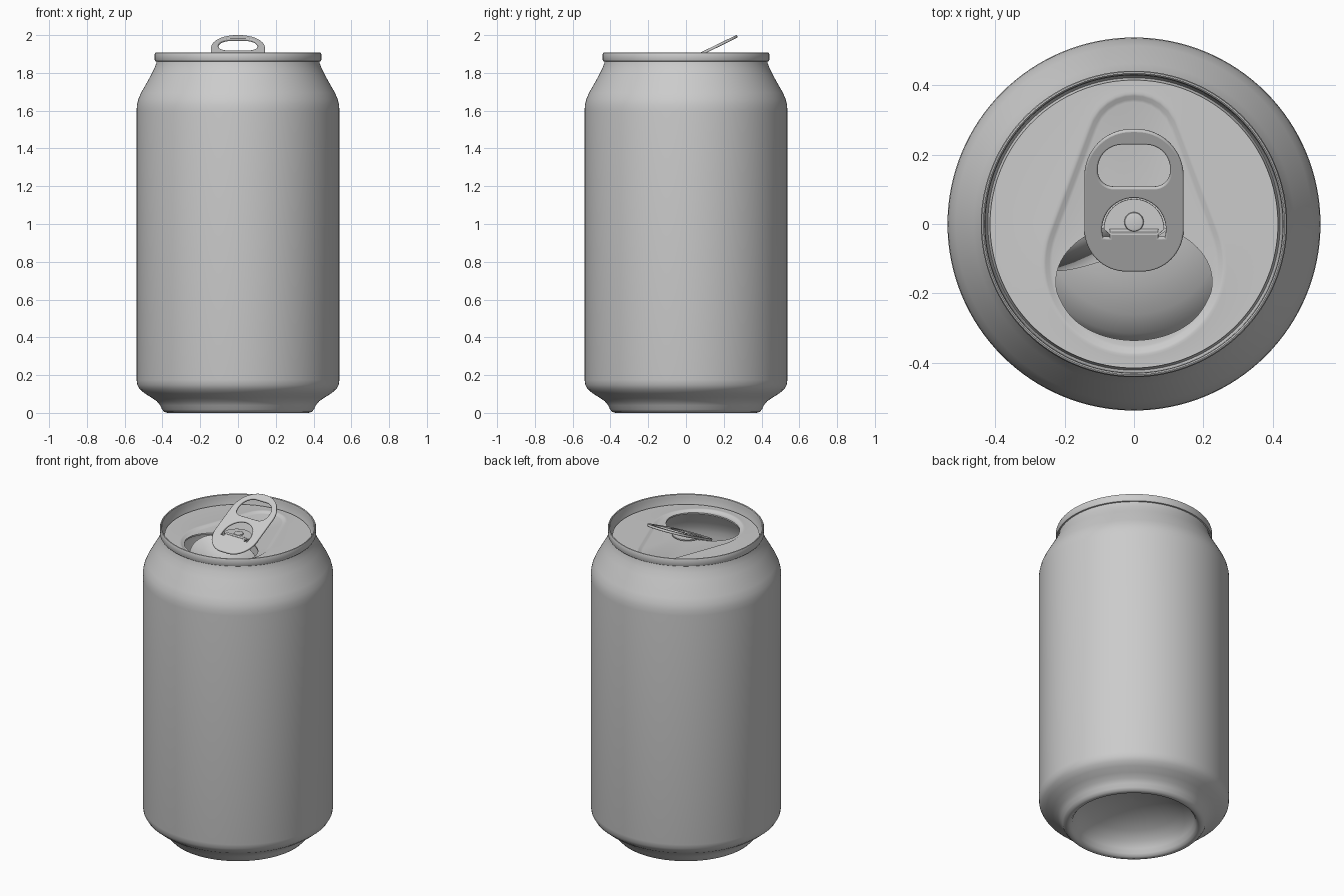
import bpy, math
from mathutils import Matrix, Vector
from math import cos, sin, pi, hypot, radians

if "Cube" in bpy.data.objects:
    bpy.data.objects.remove(bpy.data.objects["Cube"])

SEG = 128


def mesh_object(name, verts, faces, angle=35):
    me = bpy.data.meshes.new(name)
    me.from_pydata(verts, [], faces)
    ob = bpy.data.objects.new(name, me)
    bpy.context.collection.objects.link(ob)
    return smooth(ob, angle)


def smooth(ob, angle=35):
    bpy.ops.object.select_all(action='DESELECT')
    ob.select_set(True)
    bpy.context.view_layer.objects.active = ob
    bpy.ops.object.shade_smooth_by_angle(angle=radians(angle))
    return ob


def lathe(name, profile, origin=(0, 0)):
    verts, faces = [], []
    for r, z in profile:
        for j in range(SEG):
            a = 2 * pi * j / SEG
            verts.append((origin[0] + r * cos(a), origin[1] + r * sin(a), z))
    for i in range(len(profile) - 1):
        for j in range(SEG):
            k = (j + 1) % SEG
            faces.append((i*SEG + j, i*SEG + k, (i+1)*SEG + k, (i+1)*SEG + j))
    if profile[0][0] < 0.01:
        faces.append(tuple(reversed(range(SEG))))
    if profile[-1][0] < 0.01:
        n = (len(profile) - 1) * SEG
        faces.append(tuple(range(n, n + SEG)))
    return mesh_object(name, verts, faces)


def plate(name, outlines, half, bevel):
    """Flat sheet with rounded edges; inner outlines become holes."""
    cu = bpy.data.curves.new(name, 'CURVE')
    cu.dimensions, cu.fill_mode = '2D', 'BOTH'
    cu.extrude, cu.bevel_depth, cu.bevel_resolution = half - bevel, bevel, 2
    cu.offset = -bevel
    for pts in outlines:
        sp = cu.splines.new('POLY')
        sp.points.add(len(pts) - 1)
        for p, (x, y) in zip(sp.points, pts):
            p.co = (x, y, 0, 1)
        sp.use_cyclic_u = True
    ob = bpy.data.objects.new(name, cu)
    bpy.context.collection.objects.link(ob)
    bpy.ops.object.select_all(action='DESELECT')
    ob.select_set(True)
    bpy.context.view_layer.objects.active = ob
    bpy.ops.object.convert(target='MESH')
    return smooth(bpy.context.object)


def arc(cx, cy, r, a0, a1, n=16):
    return [(cx + r * cos(radians(a0 + (a1 - a0) * i / n)),
             cy + r * sin(radians(a0 + (a1 - a0) * i / n))) for i in range(n + 1)]


def rounded(w, y0, y1, r_bottom, r_top):
    return (arc(w - r_top, y1 - r_top, r_top, 0, 90) + arc(-w + r_top, y1 - r_top, r_top, 90, 180)
            + arc(-w + r_bottom, y0 + r_bottom, r_bottom, 180, 270)
            + arc(w - r_bottom, y0 + r_bottom, r_bottom, 270, 360))


# Can body: domed base, foot, wall, shoulder, rolled rim and countersink
lathe("can_body", [
    (0.001, 0.175), (0.09, 0.17), (0.18, 0.15), (0.26, 0.118), (0.315, 0.08), (0.338, 0.045),
    (0.348, 0.018), (0.36, 0.004), (0.374, 0.0), (0.39, 0.005), (0.402, 0.018), (0.412, 0.04),
    (0.43, 0.062), (0.46, 0.082), (0.495, 0.104), (0.52, 0.125), (0.533, 0.148), (0.537, 0.175),
    (0.537, 1.6), (0.535, 1.63), (0.528, 1.66), (0.513, 1.695), (0.462, 1.785), (0.443, 1.823),
    (0.433, 1.85), (0.431, 1.86), (0.438, 1.862), (0.441, 1.868), (0.441, 1.898), (0.438, 1.906),
    (0.434, 1.908), (0.43, 1.904), (0.428, 1.89), (0.425, 1.835), (0.421, 1.828), (0.417, 1.835),
    (0.414, 1.85)])

# Lid: rings around the mouth, with a shallow teardrop panel
HOLE_Y, HOLE_RX, HOLE_RY = -0.167, 0.225, 0.168


def hole(x, y):
    return hypot(x / HOLE_RX, (y - HOLE_Y) / HOLE_RY) - 1


def teardrop(x, y, r1=0.25, r2=0.125, h=0.355):
    x, y = abs(x), y + 0.115
    b = (r1 - r2) / h
    a = math.sqrt(1 - b * b)
    k = -b * x + a * y
    if k < 0:
        return hypot(x, y) - r1
    if k > a * h:
        return hypot(x, y - h) - r2
    return a * x + b * y - r1


def ring(shape, level, z):
    pts = []
    for j in range(SEG):
        a = 2 * pi * j / SEG
        lo, hi = 0.0, 1.0
        for _ in range(30):
            t = (lo + hi) / 2
            if shape(t * cos(a), HOLE_Y + t * sin(a)) < level:
                lo = t
            else:
                hi = t
        pts.append((lo * cos(a), HOLE_Y + lo * sin(a), z))
    return pts


rings = [ring(hole, 0, 1.831), ring(hole, 0, 1.84), ring(teardrop, -0.014, 1.84),
         ring(teardrop, -0.006, 1.842), ring(teardrop, 0.004, 1.849), ring(teardrop, 0.011, 1.851),
         ring(teardrop, 0.018, 1.85), ring(lambda x, y: hypot(x, y), 0.4145, 1.85)]
lid_faces = [(i*SEG + j, (i+1)*SEG + j, (i+1)*SEG + (j+1) % SEG, i*SEG + (j+1) % SEG)
             for i in range(len(rings) - 1) for j in range(SEG)]
mesh_object("lid", [p for r in rings for p in r], lid_faces)

# Mouth flap, pushed down inside the can
hinge = Vector((-0.119, -0.025, 1.836))
axis = Vector((cos(radians(25)), sin(radians(25)), 0))
swing = Matrix.Translation(hinge) @ Matrix.Rotation(radians(75), 4, axis) @ Matrix.Translation(-hinge)
flap_pts = [swing @ Vector((0.97 * HOLE_RX * cos(2*pi*j/64), HOLE_Y + 0.97 * HOLE_RY * sin(2*pi*j/64), 1.836))
            for j in range(64)]
flap = mesh_object("mouth_flap", flap_pts, [tuple(range(64))])
mod = flap.modifiers.new("thickness", 'SOLIDIFY')
mod.thickness = 0.006

# Pull tab: tilted plate with a finger hole and a slot around the tongue
TILT = radians(26)


def along(pts):
    return [(x, y / cos(TILT)) for x, y in pts]


slot = arc(0, -0.015, 0.092, -14, 194, 32) + [(-0.07, -0.038), (-0.07, -0.014), (0.07, -0.014), (0.07, -0.038)]
tab = plate("pull_tab", [along(rounded(0.143, -0.135, 0.272, 0.12, 0.135)),
                         along(rounded(0.104, 0.107, 0.23, 0.045, 0.07)),
                         along(slot)], 0.0075, 0.005)
tab.location = (0, 0, 1.862)
tab.rotation_euler = (TILT, 0, 0)

# Flat tongue and rivet holding the tab
tongue = plate("tab_tongue", [arc(0, -0.015, 0.087, 0, 180, 32) + [(-0.068, -0.032), (0.068, -0.032)]], 0.004, 0.001)
tongue.location = (0, 0, 1.853)
lathe("rivet", [(0.03, 1.835), (0.028, 1.858), (0.026, 1.863), (0.02, 1.865), (0.001, 1.865)], (0, 0.006))
